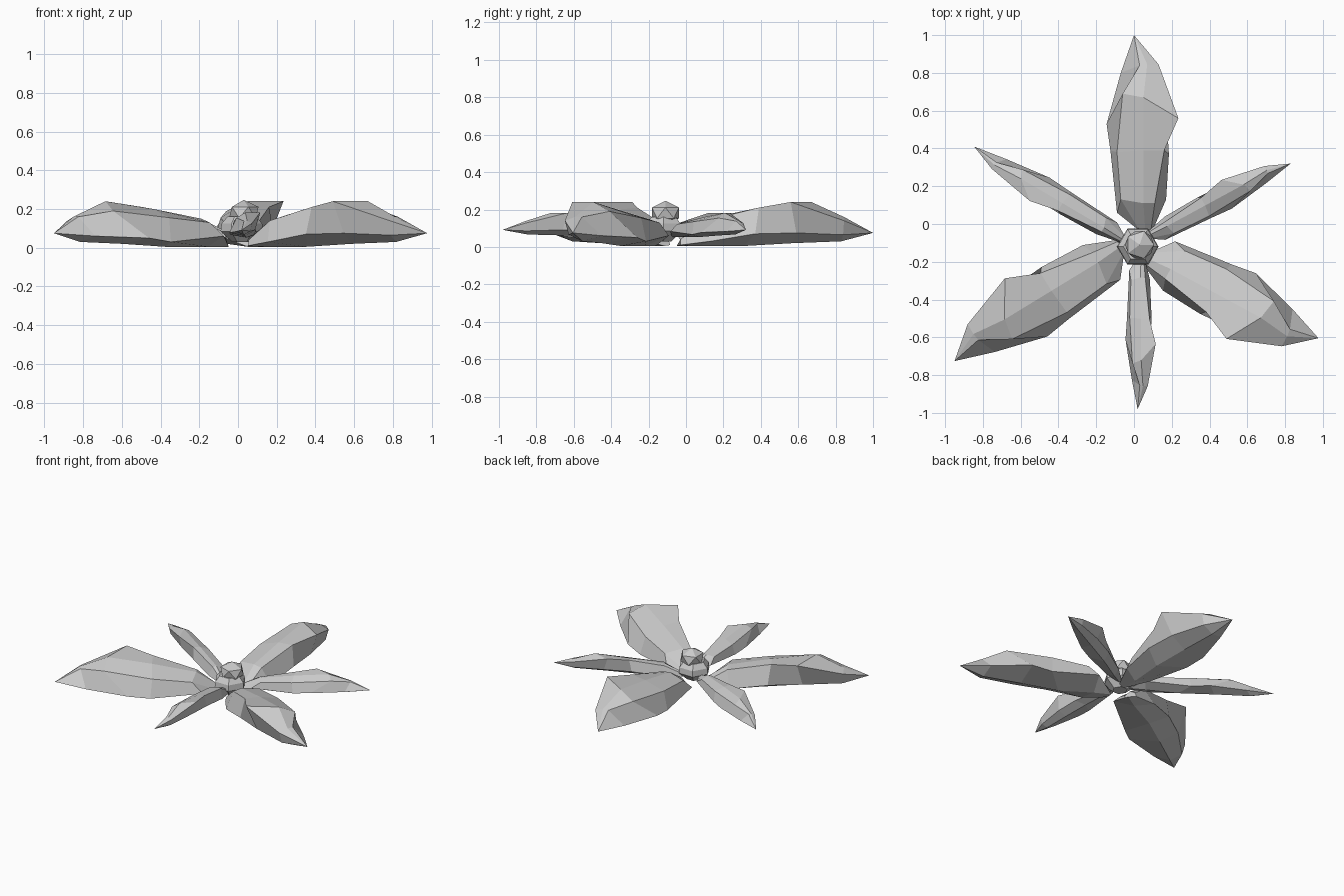
import bpy, bmesh, math
from mathutils import Vector

if "Cube" in bpy.data.objects:
    bpy.data.objects.remove(bpy.data.objects["Cube"])

CX, CY = 0.02, -0.11   # hub of the flower

# Petal cross-sections (x, y, z) for the petal pointing to +y, relative to the hub.
# Order: left edge, left ridge, crown, right ridge, lower right, underside
RINGS = [
    [(-.01, .09, .02), (.00, .09, .04), (.04, .07, .05), (.07, .08, .04), (.08, .08, .01), (.03, .06, .005)],
    [(-.11, .17, .06), (-.09, .24, .13), (.03, .22, .15), (.09, .22, .14), (.15, .24, .03), (.03, .18, .005)],
    [(-.145, .50, .03), (-.11, .49, .155), (.03, .50, .20), (.14, .50, .21), (.165, .48, .07), (.05, .42, .005)],
    [(-.165, .64, .05), (-.08, .80, .19), (.03, .78, .24), (.215, .67, .24), (.15, .70, .075), (.03, .68, .02)],
    [(-.09, .91, .06), (.01, .95, .16), (.05, .955, .16), (.11, .955, .14), (.09, .95, .065), (.01, .94, .03)],
]
TIP = (-.02, 1.11, .075)


def petal(name, turn, length, width=1.0, zscale=1.0, zlift=0.0):
    """Loft the rings into a faceted petal and turn it around the hub."""
    a = math.radians(turn)
    ca, sa = math.cos(a), math.sin(a)

    def place(p):
        x, y = p[0] * width, p[1] * length
        return Vector((CX + x * ca - y * sa, CY + x * sa + y * ca, p[2] * zscale + zlift))

    bm = bmesh.new()
    rings = [[bm.verts.new(place(p)) for p in ring] for ring in RINGS]
    n = len(rings[0])
    for r0, r1 in zip(rings, rings[1:]):
        for i in range(n):
            j = (i + 1) % n
            bm.faces.new((r0[i], r0[j], r1[j], r1[i]))
    tip = bm.verts.new(place(TIP))
    for i in range(n):
        bm.faces.new((rings[-1][i], rings[-1][(i + 1) % n], tip))
    bm.faces.new(rings[0])
    finish(name, bm)


def finish(name, bm):
    bmesh.ops.recalc_face_normals(bm, faces=bm.faces)
    me = bpy.data.meshes.new(name)
    bm.to_mesh(me)
    bm.free()
    ob = bpy.data.objects.new(name, me)
    bpy.context.collection.objects.link(ob)
    return ob


# Three broad petals
for i, (turn, length) in enumerate([(0, 1.0), (121.4, 1.035), (241.6, .97)]):
    petal(f"large_petal_{i + 1}", turn, length)

# Three narrow petals between them (mirrored, raised, slimmer)
for i, (tip_angle, length) in enumerate([(28, .826), (149, .91), (270, .784)]):
    petal(f"small_petal_{i + 1}", tip_angle - 89.5, length, -.42, .55, .05)

# Six-sided cup at the hub
bm = bmesh.new()
prev = None
for r, z in [(.05, .03), (.11, .085), (.105, .125), (.075, .16)]:
    ring = [bm.verts.new((CX + r * math.cos(k * math.pi / 3), CY - .01 + r * math.sin(k * math.pi / 3), z))
            for k in range(6)]
    if prev:
        for k in range(6):
            bm.faces.new((prev[k], prev[(k + 1) % 6], ring[(k + 1) % 6], ring[k]))
    else:
        bm.faces.new(ring)
    prev = ring
bm.faces.new(prev)
finish("center_cup", bm)

# Faceted knob on top of the cup
bm = bmesh.new()
bmesh.ops.create_icosphere(bm, subdivisions=1, radius=1)
bmesh.ops.scale(bm, vec=(.085, .085, .065), verts=bm.verts)
bmesh.ops.translate(bm, vec=(CX + .01, CY, .182), verts=bm.verts)
finish("center_knob", bm)
